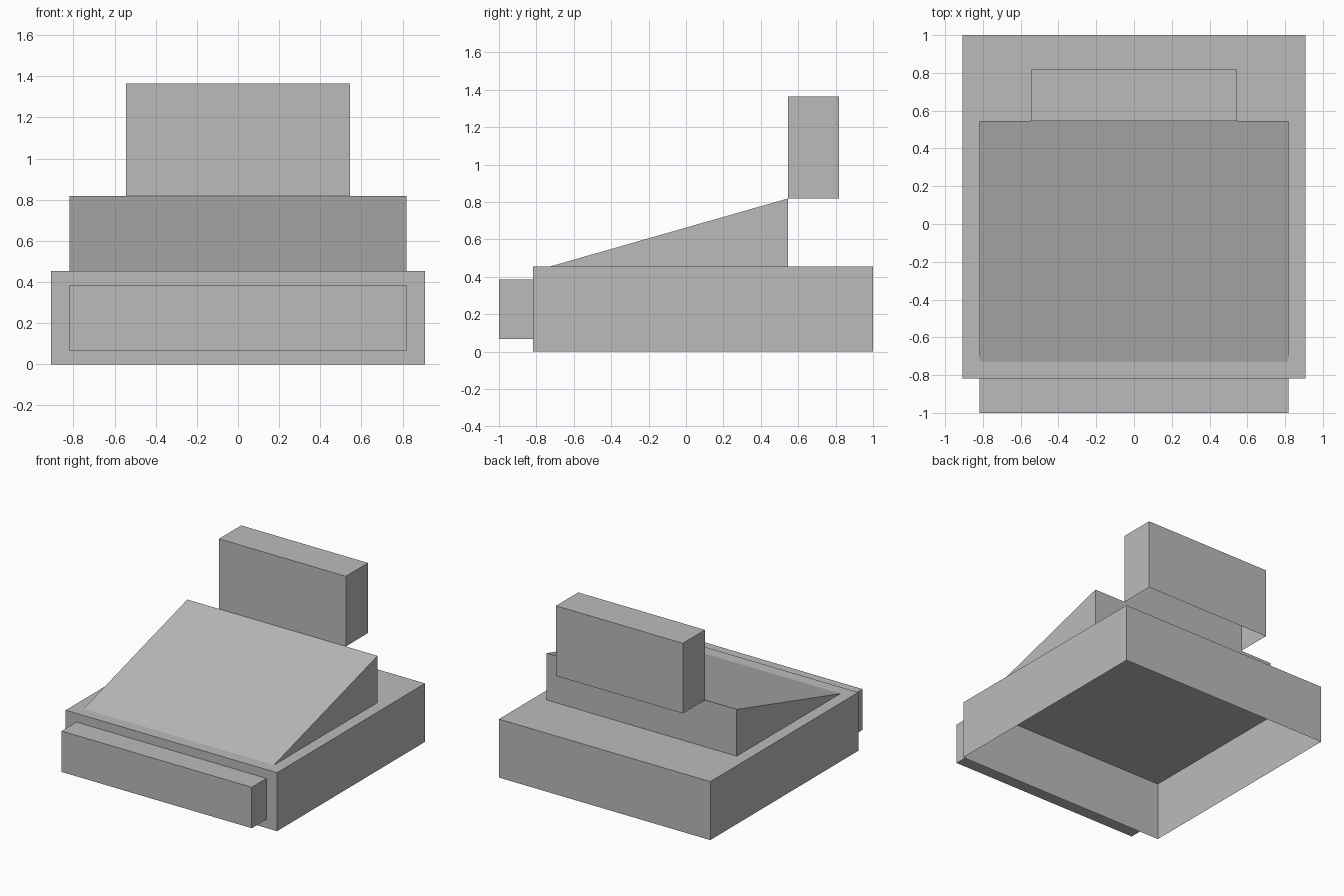
import bpy
import bmesh
from mathutils import Vector

cube = bpy.data.objects.get("Cube")
if cube:
    bpy.data.objects.remove(cube, do_unlink=True)

UNIT = 1 / 11  # all parts sit on a regular grid of this size

grey = bpy.data.materials.new("plain_grey")
grey.use_nodes = True
grey.diffuse_color = (0.5, 0.5, 0.5, 1)
grey.node_tree.nodes["Principled BSDF"].inputs["Base Color"].default_value = grey.diffuse_color


def shell(name, half_width, profile, open_side):
    """Extrude a (y, z) profile across x, leaving the side facing open_side open."""
    bm = bmesh.new()
    left, right = (
        [bm.verts.new(Vector((x, y, z)) * UNIT) for y, z in profile]
        for x in (half_width, -half_width)
    )
    bm.faces.new(left)
    bm.faces.new(right[::-1])
    for i in range(len(profile)):
        j = (i + 1) % len(profile)
        bm.faces.new((left[i], right[i], right[j], left[j]))
    bmesh.ops.recalc_face_normals(bm, faces=bm.faces)
    hidden = [f for f in bm.faces if f.normal.dot(Vector(open_side)) > 0.99]
    bmesh.ops.delete(bm, geom=hidden, context="FACES_ONLY")
    mesh = bpy.data.meshes.new(name)
    bm.to_mesh(mesh)
    bm.free()
    mesh.materials.append(grey)
    obj = bpy.data.objects.new(name, mesh)
    bpy.context.collection.objects.link(obj)
    return obj


def box_profile(y0, y1, z0, z1):
    return [(y0, z0), (y1, z0), (y1, z1), (y0, z1)]


DOWN, BACK = (0, 0, -1), (0, 1, 0)

# Wide base, open underneath
shell("base", 10, box_profile(-9, 11, 0, 5), DOWN)
# Sloping wedge on top of the base
shell("sloped_deck", 9, [(-8, 5), (6, 5), (6, 9)], DOWN)
# Upright block behind the wedge, open underneath
shell("upright_block", 6, box_profile(6, 9, 9, 15), DOWN)
# Bar on the front of the base
shell("front_bar", 9, box_profile(-11, -9, 0.75, 4.25), BACK)
